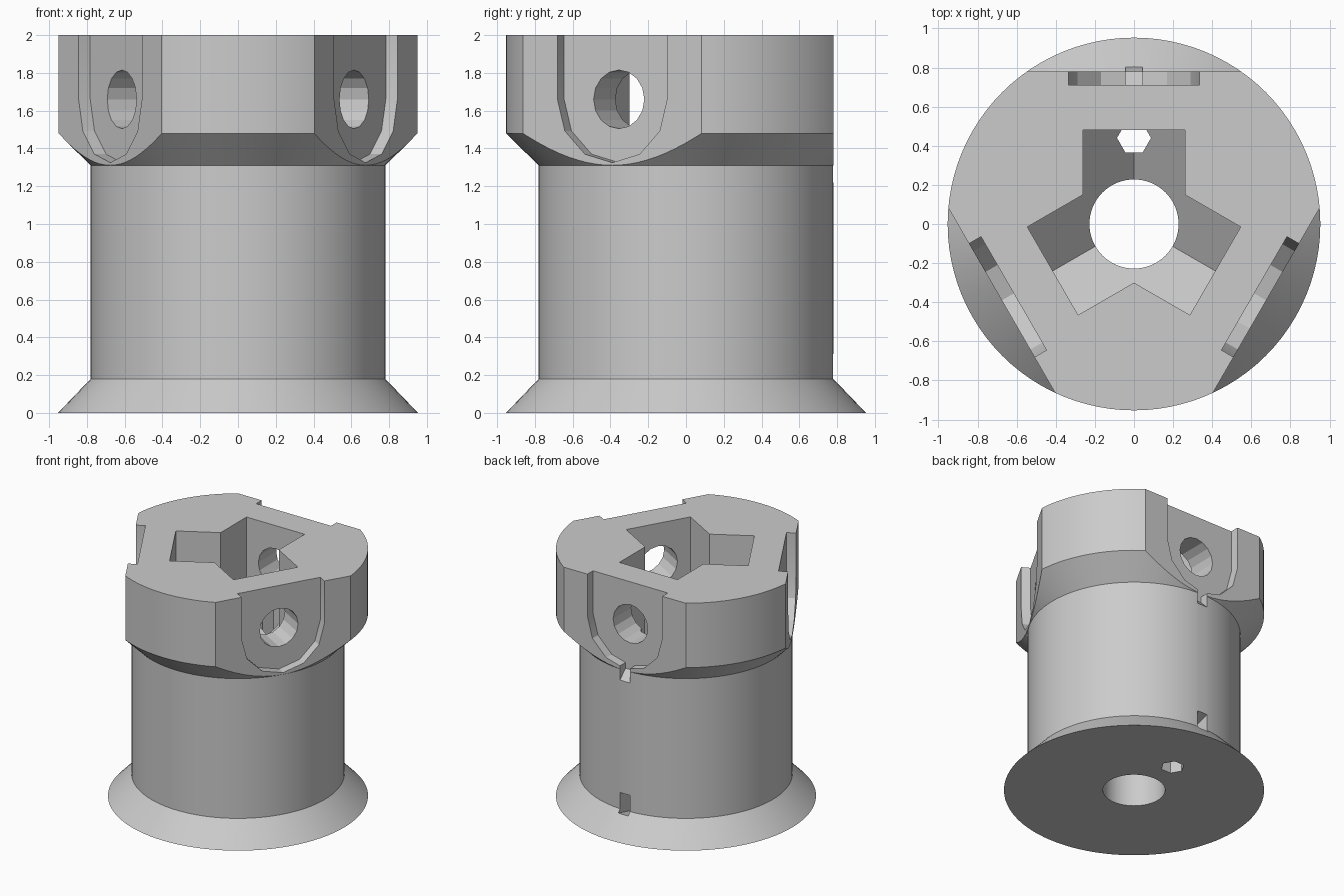
import bpy, bmesh, math
from mathutils import Matrix, Vector

cube = bpy.data.objects.get("Cube")
if cube:
    bpy.data.objects.remove(cube, do_unlink=True)

mat = bpy.data.materials.new("light grey")
mat.use_nodes = True
GREY = (0.6, 0.6, 0.6, 1)
mat.diffuse_color = GREY
mat.node_tree.nodes["Principled BSDF"].inputs["Base Color"].default_value = GREY

FLAT = 0.781      # distance of the side flats from the axis
HOLE_Z = 1.66     # height of the radial holes
BORE = 0.228


def make(name, bm):
    bmesh.ops.recalc_face_normals(bm, faces=bm.faces)
    me = bpy.data.meshes.new(name)
    bm.to_mesh(me)
    bm.free()
    me.materials.append(mat)
    ob = bpy.data.objects.new(name, me)
    bpy.context.collection.objects.link(ob)
    return ob


def prism(name, points, start, end, place):
    """Extrude a 2D outline; place maps (u, v, depth) to a position."""
    bm = bmesh.new()
    a = [bm.verts.new(place(u, v, start)) for u, v in points]
    b = [bm.verts.new(place(u, v, end)) for u, v in points]
    bm.faces.new(a)
    bm.faces.new(b[::-1])
    n = len(points)
    for i in range(n):
        bm.faces.new((a[i], a[(i + 1) % n], b[(i + 1) % n], b[i]))
    return make(name, bm)


def along_z(u, v, d):
    return (u, v, d)


def along_y(u, v, d):
    return (u, d, v)


def along_x(u, v, d):
    return (d, u, v)


def ring(radius, count, start=0.0, step=None):
    step = step or math.tau / count
    return [(radius * math.cos(start + i * step), radius * math.sin(start + i * step))
            for i in range(count)]


def boolean(target, tool, operation="DIFFERENCE"):
    mod = target.modifiers.new("boolean", "BOOLEAN")
    mod.object, mod.operation, mod.solver = tool, operation, "EXACT"
    bpy.context.view_layer.objects.active = target
    bpy.ops.object.modifier_apply(modifier=mod.name)
    bpy.data.objects.remove(tool, do_unlink=True)


def turned(ob, index):
    ob.data.transform(Matrix.Rotation(index * math.tau / 3, 4, "Z"))
    return ob


# Turned body: flared foot, barrel and wide head
profile = [(0.953, 0), (0.78, 0.18), (0.78, 1.31), (0.953, 1.48), (0.953, 2)]
SEG = 96
bm = bmesh.new()
rings = [[bm.verts.new((x, y, z)) for x, y in ring(r, SEG)] for r, z in profile]
for low, high in zip(rings, rings[1:]):
    for i in range(SEG):
        j = (i + 1) % SEG
        bm.faces.new((low[i], low[j], high[j], high[i]))
bm.faces.new(rings[0][::-1])
bm.faces.new(rings[-1])
body = make("spool_body", bm)

# Three-armed socket with a sloping three-sided floor
star = []
for arm in range(3):
    turn = Matrix.Rotation(arm * math.tau / 3, 3, "Z")
    for x, y in ((0.26, 0.15), (0.26, 0.48), (-0.26, 0.48)):
        star.append((turn @ Vector((x, y, 0))).xy)
socket = prism("socket_cutter", star, 1.0, 2.1, along_z)
bm = bmesh.new()
bmesh.ops.create_cone(bm, cap_ends=True, segments=3, radius1=0.08, radius2=2.28,
                      depth=1.1, matrix=Matrix.Translation((0, 0, 1.57)))
# Point the corners of the funnel along the arms
corner = max(bm.verts, key=lambda v: v.co.z + v.co.x * 0.01)
bmesh.ops.rotate(bm, verts=bm.verts, matrix=Matrix.Rotation(
    math.pi / 2 - math.atan2(corner.co.y, corner.co.x), 3, "Z"))
boolean(socket, make("funnel_cutter", bm), "INTERSECT")
boolean(body, socket)

# Central bore
boolean(body, prism("bore_cutter", ring(BORE, 64), -0.1, 2.2, along_z))

# Flats, round-bottomed recesses and radial holes on three sides
recess = [(x, z + HOLE_Z) for x, z in ring(0.335, 7, math.pi, math.pi / 6)]
recess += [(0.335, 2.1), (-0.335, 2.1)]
hole = [(x, z + HOLE_Z) for x, z in ring(0.155, 16)]
flat = [(-1, 1.0), (1, 1.0), (1, 2.1), (-1, 2.1)]
for i in range(3):
    boolean(body, turned(prism("flat_cutter", flat, FLAT, 1.2, along_y), i))
    boolean(body, turned(prism("recess_cutter", recess, 0.71, 1.1, along_y), i))
    boolean(body, turned(prism("hole_cutter", hole, 0.3, 1.1, along_y), i))

# Hexagonal channel running down from the rear arm
channel = [(x, y + 0.44) for x, y in ring(0.087, 6)]
boolean(body, prism("channel_cutter", channel, -0.1, 1.6, along_z))

# Slanted wire passages at the top and bottom of the rear side
upper = [(0.71, 1.4), (0.71, 1.29), (0.81, 1.19), (0.81, 1.4)]
lower = [(0.805, 0.155), (0.805, 0.32), (0.44, 0.2), (0.44, 0.06)]
for name, outline in (("upper_passage", upper), ("lower_passage", lower)):
    boolean(body, prism(name, outline, -0.044, 0.044, along_x))

bpy.ops.object.select_all(action="DESELECT")
body.select_set(True)
bpy.context.view_layer.objects.active = body
bpy.ops.object.shade_smooth_by_angle(angle=math.radians(18))
